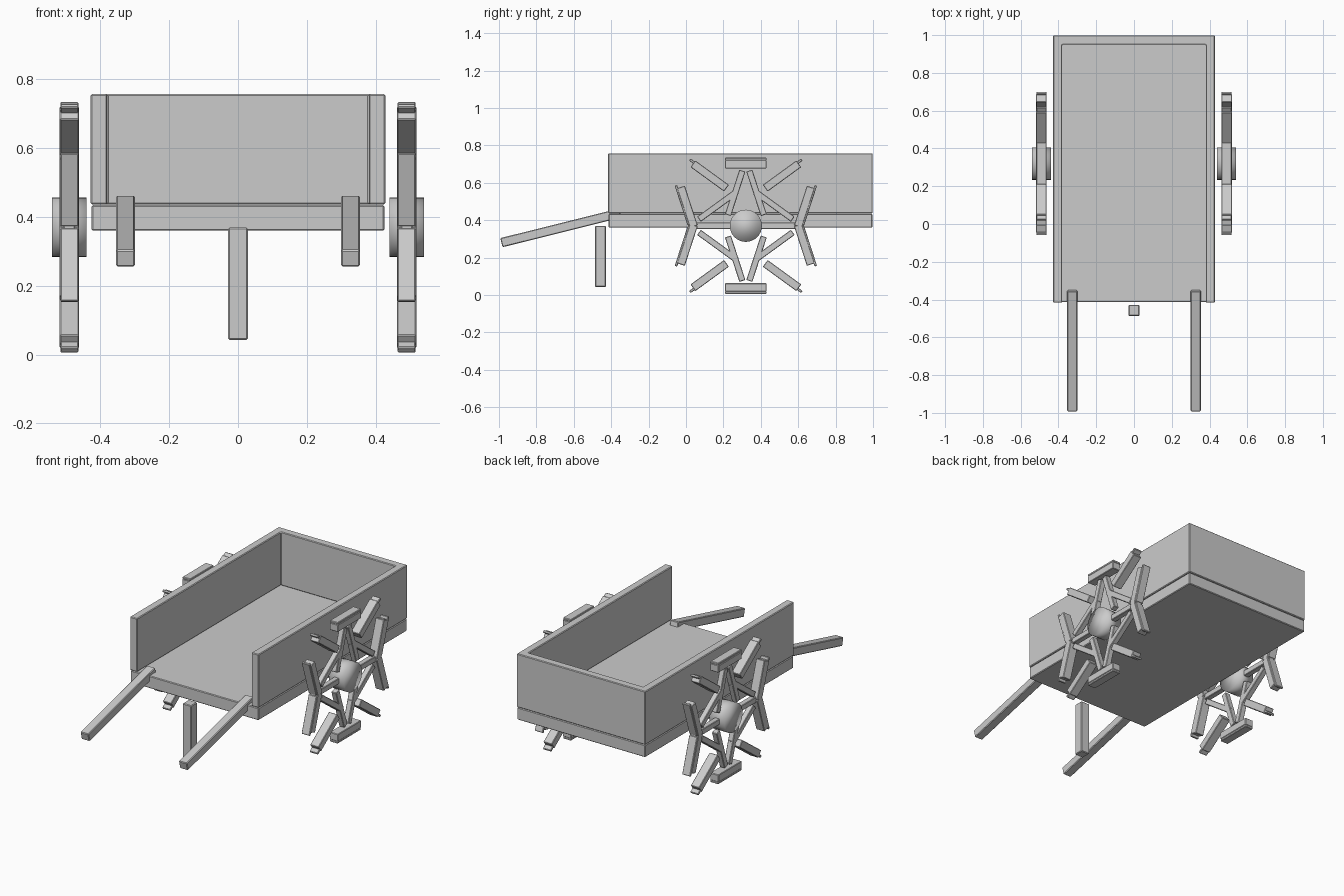
import bpy, bmesh
from math import sin, cos, pi
from mathutils import Matrix, Vector

cube = bpy.data.objects.get("Cube")
if cube:
    bpy.data.objects.remove(cube, do_unlink=True)

grey = bpy.data.materials.new("plain grey")
grey.use_nodes = True
COLOUR = (0.6, 0.6, 0.6, 1)
grey.diffuse_color = COLOUR
grey.node_tree.nodes["Principled BSDF"].inputs["Base Color"].default_value = COLOUR


def finish(name, bm, bevel=0.004):
    bmesh.ops.recalc_face_normals(bm, faces=bm.faces)
    mesh = bpy.data.meshes.new(name)
    bm.to_mesh(mesh)
    bm.free()
    mesh.materials.append(grey)
    ob = bpy.data.objects.new(name, mesh)
    bpy.context.collection.objects.link(ob)
    if bevel:
        mod = ob.modifiers.new("soft edges", "BEVEL")
        mod.width = bevel
        mod.segments = 1
    return ob


def add_box(bm, centre, size, tilt=0):
    """Box tilted about the x axis."""
    m = (Matrix.Translation(centre) @ Matrix.Rotation(tilt, 4, "X")
         @ Matrix.Diagonal((*size, 1)))
    bmesh.ops.create_cube(bm, size=1, matrix=m)


def box(name, centre, size, tilt=0):
    bm = bmesh.new()
    add_box(bm, centre, size, tilt)
    return finish(name, bm)


# Cart bed
FRONT, BACK, HALF = -0.416, 0.998, 0.428
box("bed", (0, (FRONT + BACK) / 2, 0.397), (2 * HALF - 0.004, BACK - FRONT - 0.004, 0.074))

# Side and back walls as one U-shaped profile, open at the front
T = 0.048
half = [(HALF, FRONT), (HALF, BACK)]
inner = [(HALF - T, BACK - T), (HALF - T, FRONT)]
outline = half + [(-x, y) for x, y in reversed(half)]
outline += [(-x, y) for x, y in reversed(inner)] + inner
bm = bmesh.new()
base = bm.faces.new([bm.verts.new((x, y, 0.436)) for x, y in outline])
top = bmesh.ops.extrude_face_region(bm, geom=[base])["geom"]
bmesh.ops.translate(bm, vec=(0, 0, 0.321),
                    verts=[v for v in top if isinstance(v, bmesh.types.BMVert)])
finish("walls", bm)

# Prop leg
box("prop_leg", (0, -0.457, 0.206), (0.058, 0.058, 0.326))

# Wheels: each piece sits at its angle but leans the opposite way
AXLE_Y, AXLE_Z, COUNT = 0.32, 0.37, 10


def ring(name, x, radius, size, start):
    """Ring of boxes; size is (width, thickness along radius, length)."""
    bm = bmesh.new()
    for i in range(COUNT):
        a = start + i * 2 * pi / COUNT
        centre = Vector((x, AXLE_Y + radius * cos(a), AXLE_Z + radius * sin(a)))
        add_box(bm, centre, size, -a)
    return finish(name, bm, 0.003)


for side, s in (("left", 1), ("right", -1)):
    # Pull handle
    box(side + "_handle", (s * 0.327, -0.669, 0.359), (0.054, 0.655, 0.05), 0.244)
    x = s * 0.49
    ring(side + "_wheel_rim", x, 0.329, (0.056, 0.044, 0.222), pi / COUNT)
    ring(side + "_wheel_tyre", x, 0.357, (0.053, 0.014, 0.222), pi / COUNT)
    ring(side + "_wheel_spokes", x, 0.185, (0.034, 0.25, 0.034), 0)
    # Hub
    bm = bmesh.new()
    bmesh.ops.create_cone(bm, cap_ends=True, segments=32, radius1=0.086, radius2=0.086,
                          depth=0.1, matrix=Matrix.Translation((x, AXLE_Y, AXLE_Z))
                          @ Matrix.Rotation(pi / 2, 4, "Y"))
    for f in bm.faces:
        f.smooth = True
    finish(side + "_hub", bm, 0)
